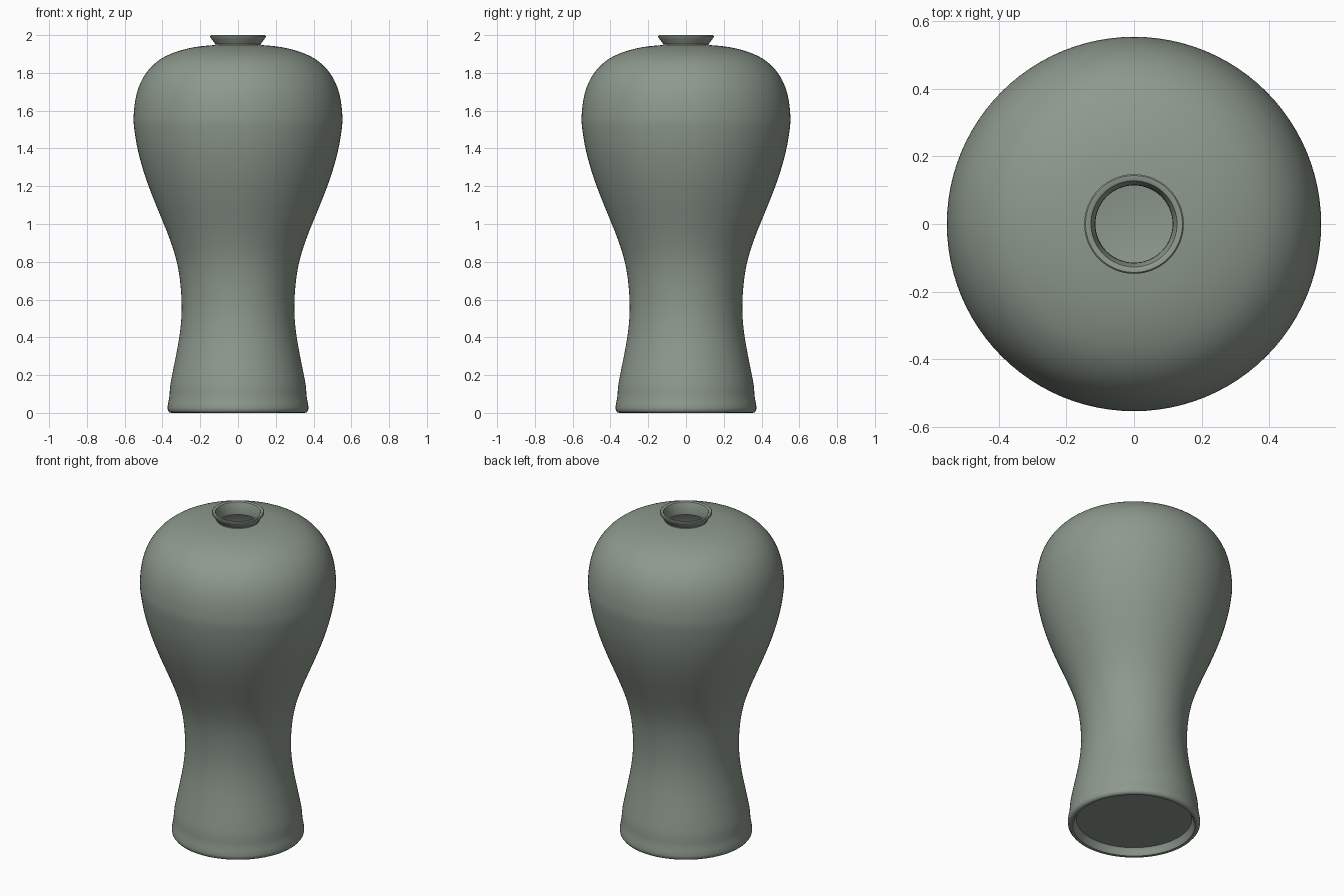
import bpy, bmesh, math
from mathutils import Vector

if "Cube" in bpy.data.objects:
    bpy.data.objects.remove(bpy.data.objects["Cube"])

SEGMENTS = 96

glaze = bpy.data.materials.new("grey_green_glaze")
glaze.diffuse_color = (0.27, 0.32, 0.27, 1)
glaze.use_nodes = True
glaze.node_tree.nodes["Principled BSDF"].inputs["Base Color"].default_value = glaze.diffuse_color


def smooth_curve(points, steps=4):
    """Catmull-Rom curve through (radius, height) points."""
    p = [Vector(q) for q in points]
    p = [2 * p[0] - p[1]] + p + [2 * p[-1] - p[-2]]
    out = []
    for a, b, c, d in zip(p, p[1:], p[2:], p[3:]):
        for i in range(steps):
            t = i / steps
            out.append(0.5 * (2 * b + (c - a) * t + (2 * a - 5 * b + 4 * c - d) * t * t
                              + (3 * b - a - 3 * c + d) * t ** 3))
    return out + [p[-2]]


def lathe(name, profile):
    """Turn a profile that starts and ends on the z axis into a closed solid."""
    bm = bmesh.new()
    rings = []
    for r, z in profile:
        if r < 1e-6:
            rings.append([bm.verts.new((0, 0, z))] * SEGMENTS)
        else:
            rings.append([bm.verts.new((r * math.cos(a), r * math.sin(a), z))
                          for a in (2 * math.pi * i / SEGMENTS for i in range(SEGMENTS))])
    for low, high in zip(rings, rings[1:]):
        for i in range(SEGMENTS):
            j = (i + 1) % SEGMENTS
            bm.faces.new(dict.fromkeys((low[i], low[j], high[j], high[i])))
    bmesh.ops.recalc_face_normals(bm, faces=bm.faces)
    mesh = bpy.data.meshes.new(name)
    bm.to_mesh(mesh)
    bm.free()
    mesh.materials.append(glaze)
    obj = bpy.data.objects.new(name, mesh)
    bpy.context.collection.objects.link(obj)
    bpy.context.view_layer.objects.active = obj
    obj.select_set(True)
    bpy.ops.object.shade_smooth_by_angle(angle=math.radians(40))
    return obj


# Recessed underside and rounded foot ring
foot = [(0, 0.045), (0.325, 0.045), (0.333, 0.035), (0.338, 0.012),
        (0.345, 0.002), (0.353, 0), (0.364, 0.003), (0.371, 0.012)]

# Outer wall: flared foot, waist, wide shoulder
wall = smooth_curve([(0.373, 0.025), (0.371, 0.045), (0.364, 0.085), (0.358, 0.15),
                     (0.343, 0.23), (0.325, 0.32), (0.308, 0.42), (0.299, 0.52),
                     (0.300, 0.62), (0.311, 0.73), (0.332, 0.83), (0.365, 0.93),
                     (0.405, 1.03), (0.450, 1.14), (0.494, 1.26), (0.530, 1.39),
                     (0.550, 1.51), (0.552, 1.58), (0.541, 1.67), (0.515, 1.75),
                     (0.470, 1.82), (0.405, 1.876), (0.320, 1.914), (0.225, 1.937),
                     (0.121, 1.948)])

# Flared lip and mouth
lip = [(0.120, 1.952), (0.144, 1.985), (0.147, 1.990), (0.147, 1.996), (0.143, 2.0),
       (0.132, 2.0), (0.127, 1.997), (0.124, 1.988), (0.115, 1.955), (0.114, 1.925)]

# Hollow inside, following the outer wall down to the floor
inside = smooth_curve([(0.225, 1.912), (0.311, 1.890), (0.390, 1.855), (0.451, 1.803),
                       (0.492, 1.740), (0.517, 1.665), (0.527, 1.58), (0.525, 1.51),
                       (0.506, 1.40), (0.471, 1.27), (0.384, 1.04), (0.309, 0.84),
                       (0.276, 0.63), (0.274, 0.52), (0.300, 0.32), (0.333, 0.15)])
floor = [(0.325, 0.09), (0.30, 0.07), (0, 0.07)]

lathe("vase", foot + wall + lip + inside + floor)
